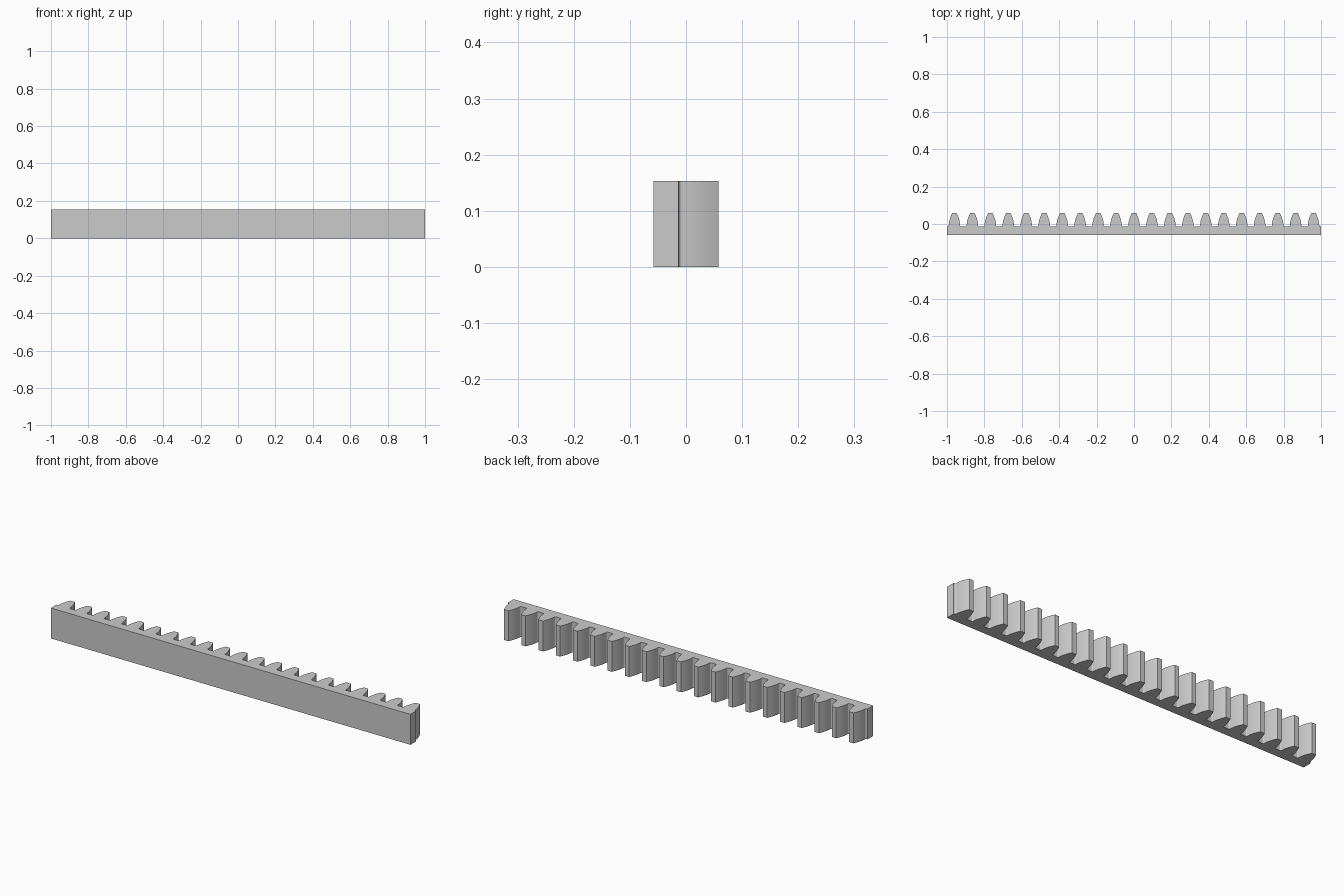
import bpy
import bmesh
import math

cube = bpy.data.objects.get("Cube")
if cube:
    bpy.data.objects.remove(cube, do_unlink=True)

# Overall sizes
TEETH, PITCH = 21, 0.096
HEIGHT, BACK, ROOT, TIP = 0.153, -0.058, -0.013, 0.058

steel = bpy.data.materials.new("light grey steel")
steel.use_nodes = True
colour = (0.6, 0.6, 0.6, 1)
steel.diffuse_color = colour
steel.node_tree.nodes["Principled BSDF"].inputs["Base Color"].default_value = colour


def half_tooth(steps=8, fillet=0.006):
    """Half width and depth from the root fillet up the curved flank to the tip."""
    base, tip = 0.0305, 0.012
    start = ROOT + fillet
    points = []
    for i in range(5):
        a = math.pi / 2 * i / 4
        points.append((base + fillet * (1 - math.sin(a)), start - fillet * math.cos(a)))
    for i in range(1, steps + 1):
        t = i / steps
        points.append((base - (base - tip) * t ** 1.75, start + (TIP - start) * t))
    return points


# Rack outline: plain back, then the row of teeth from right to left
flank = half_tooth()
outline = [(-1, ROOT), (-1, BACK), (1, BACK), (1, ROOT)]
for k in reversed(range(TEETH)):
    cx = (k - (TEETH - 1) / 2) * PITCH
    outline += [(cx + w, y) for w, y in flank]
    outline += [(cx - w, y) for w, y in reversed(flank)]

# Extrude the outline upward
bm = bmesh.new()
face = bm.faces.new([bm.verts.new((x, y, 0)) for x, y in outline])
result = bmesh.ops.extrude_face_region(bm, geom=[face])
top = [v for v in result["geom"] if isinstance(v, bmesh.types.BMVert)]
bmesh.ops.translate(bm, verts=top, vec=(0, 0, HEIGHT))
bmesh.ops.recalc_face_normals(bm, faces=bm.faces)
mesh = bpy.data.meshes.new("gear_rack")
bm.to_mesh(mesh)
bm.free()
mesh.materials.append(steel)

rack = bpy.data.objects.new("gear_rack", mesh)
bpy.context.collection.objects.link(rack)
bpy.ops.object.select_all(action="DESELECT")
rack.select_set(True)
bpy.context.view_layer.objects.active = rack
bpy.ops.object.shade_smooth_by_angle(angle=math.radians(35))
